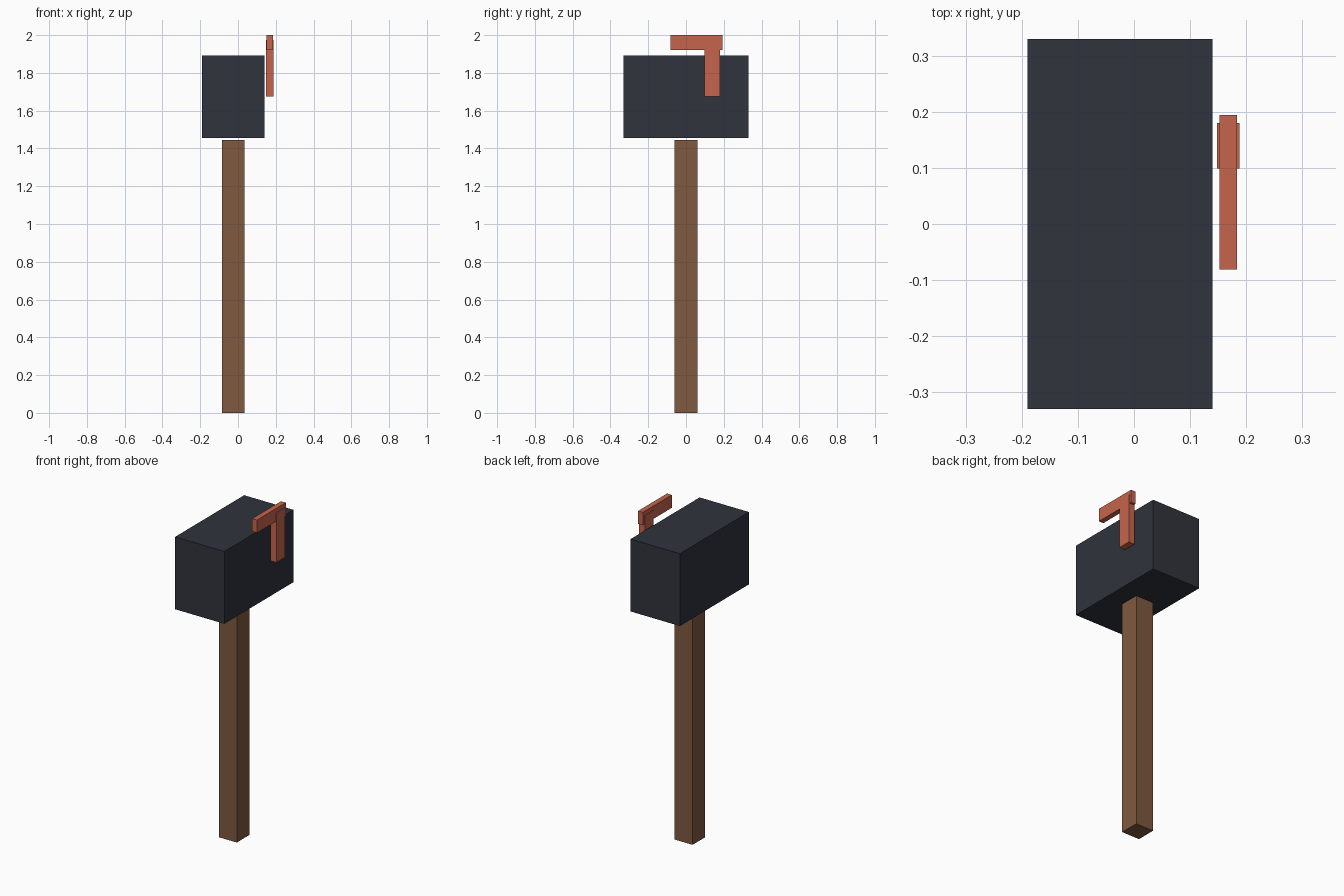
import bpy

if "Cube" in bpy.data.objects:
    bpy.data.objects.remove(bpy.data.objects["Cube"])


def material(name, color):
    mat = bpy.data.materials.new(name)
    mat.diffuse_color = (*color, 1)
    mat.use_nodes = True
    mat.node_tree.nodes["Principled BSDF"].inputs["Base Color"].default_value = mat.diffuse_color
    return mat


def box(name, x, y, z, mat):
    """Box spanning the given (min, max) range on each axis."""
    spans = (x, y, z)
    bpy.ops.mesh.primitive_cube_add(size=1, location=[(a + b) / 2 for a, b in spans])
    obj = bpy.context.object
    obj.name = name
    obj.scale = [b - a for a, b in spans]
    bpy.ops.object.transform_apply(location=False, rotation=False, scale=True)
    obj.data.materials.append(mat)
    return obj


wood = material("wood", (0.21, 0.10, 0.05))
dark = material("dark_metal", (0.03, 0.033, 0.045))
red = material("flag_red", (0.56, 0.13, 0.075))

# Post and letter box
box("post", (-0.086, 0.034), (-0.06, 0.06), (0, 1.445), wood)
box("mailbox", (-0.19, 0.14), (-0.33, 0.33), (1.455, 1.893), dark)

# Signal flag on the right side: upright stem and horizontal arm
box("flag_stem", (0.148, 0.188), (0.099, 0.18), (1.675, 1.975), red)
box("flag_arm", (0.152, 0.184), (-0.081, 0.194), (1.922, 2.0), red)
